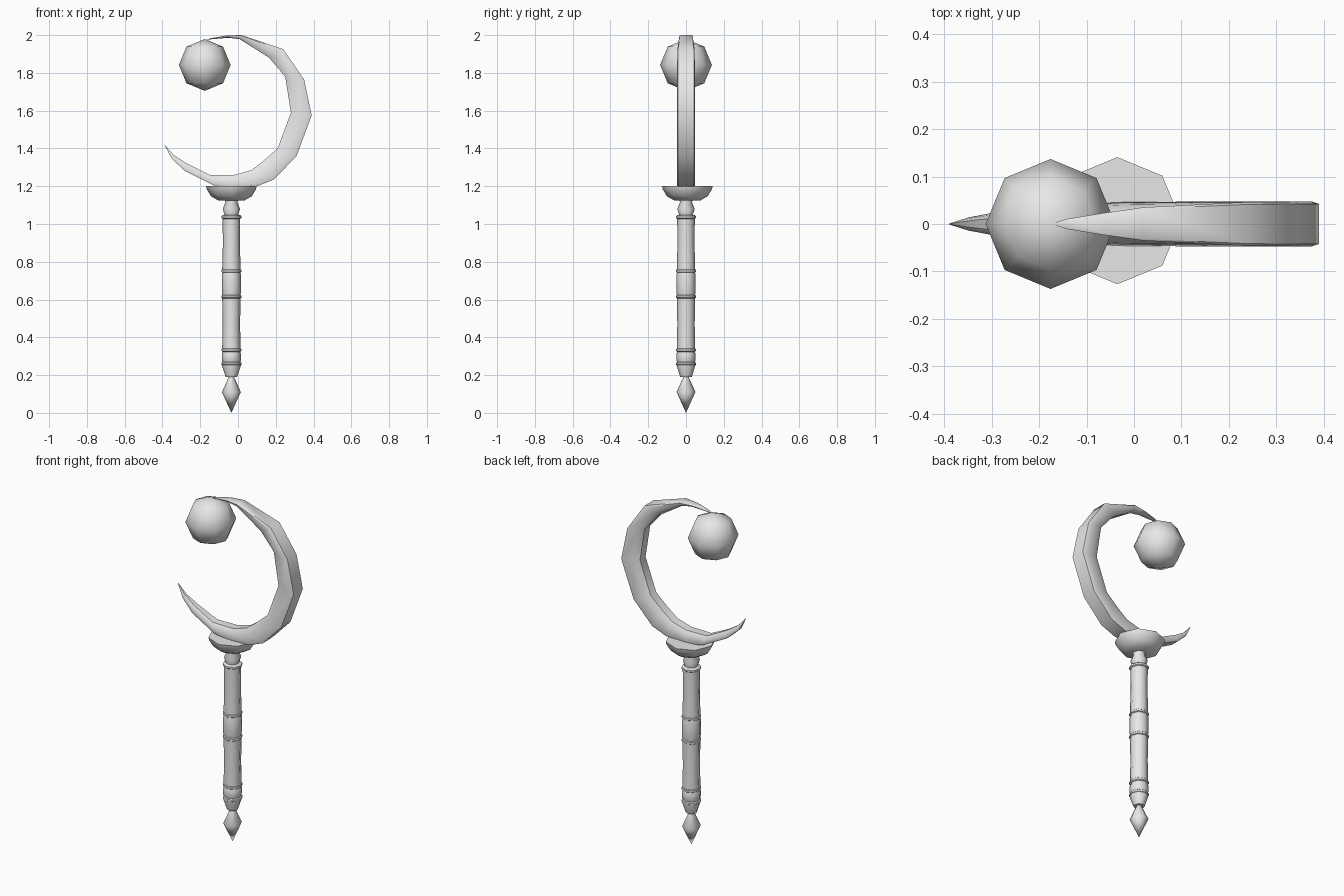
import bpy, bmesh, math
from mathutils import Vector

cube = bpy.data.objects.get("Cube")
if cube:
    bpy.data.objects.remove(cube, do_unlink=True)

grey = bpy.data.materials.new("plain grey")
grey.use_nodes = True
grey.diffuse_color = (0.8, 0.8, 0.8, 1)
grey.node_tree.nodes["Principled BSDF"].inputs["Base Color"].default_value = (0.8, 0.8, 0.8, 1)

AXIS_X = -0.035


def finish(name, bm, angle):
    """Turn a bmesh into a smooth-shaded object with sharp edges kept."""
    bmesh.ops.recalc_face_normals(bm, faces=bm.faces)
    mesh = bpy.data.meshes.new(name)
    bm.to_mesh(mesh)
    bm.free()
    mesh.materials.append(grey)
    obj = bpy.data.objects.new(name, mesh)
    bpy.context.collection.objects.link(obj)
    bpy.ops.object.select_all(action='DESELECT')
    obj.select_set(True)
    bpy.context.view_layer.objects.active = obj
    bpy.ops.object.shade_smooth_by_angle(angle=math.radians(angle))
    return obj


def loft(name, rings, angle):
    """Skin a list of equally sized point rings and cap both ends."""
    bm = bmesh.new()
    loops = [[bm.verts.new(p) for p in ring] for ring in rings]
    n = len(loops[0])
    for a, b in zip(loops, loops[1:]):
        for i in range(n):
            j = (i + 1) % n
            bm.faces.new((a[i], a[j], b[j], b[i]))
    bm.faces.new(loops[0])
    bm.faces.new(loops[-1])
    bmesh.ops.remove_doubles(bm, verts=bm.verts, dist=0.0002)
    return finish(name, bm, angle)


def lathe(name, profile, angle=50, sides=8, y=0.0):
    """Turn (radius, height) pairs about the handle axis."""
    turns = [math.tau * i / sides for i in range(sides)]
    rings = [[(AXIS_X + r * math.cos(t), y + r * math.sin(t), z) for t in turns]
             for r, z in profile]
    return loft(name, rings, angle)


def ring_band(name, z):
    lathe(name, [(0.045, z - 0.011), (0.053, z - 0.005), (0.053, z + 0.005), (0.045, z + 0.011)])


# Handle, from the pointed pommel upwards
lathe("pommel_spike", [(0, 0), (0.05, 0.11), (0.012, 0.195)])
lathe("pommel_cone", [(0.03, 0.19), (0.05, 0.25), (0.05, 0.262)])
lathe("lower_bulge", [(0.044, 0.26), (0.051, 0.28), (0.051, 0.31), (0.045, 0.33)])
lathe("lower_shaft", [(0.049, 0.33), (0.046, 0.47), (0.049, 0.62)])
lathe("grip_bulge", [(0.045, 0.61), (0.051, 0.64), (0.051, 0.73), (0.045, 0.755)])
lathe("upper_shaft", [(0.049, 0.75), (0.045, 0.9), (0.047, 1.04)])
lathe("neck", [(0.032, 1.035), (0.046, 1.08), (0.032, 1.115), (0.036, 1.13)])
for label, height in (("pommel", 0.26), ("lower", 0.333), ("grip_lower", 0.615),
                      ("grip_upper", 0.752), ("neck", 1.037)):
    ring_band(label + "_ring", height)

# Cup under the crescent
lathe("cup", [(0.07, 1.125), (0.108, 1.147), (0.13, 1.183), (0.134, 1.2)], 55, y=0.007)

# Crescent: outer x, z, inner x, z, half thickness
stations = [
    (-0.39, 1.42, -0.389, 1.42, 0.001),
    (-0.35, 1.345, -0.34, 1.365, 0.014),
    (-0.28, 1.28, -0.27, 1.32, 0.027),
    (-0.13, 1.205, -0.15, 1.26, 0.040),
    (-0.03, 1.19, -0.02, 1.26, 0.046),
    (0.10, 1.20, 0.07, 1.285, 0.047),
    (0.19, 1.235, 0.13, 1.33, 0.047),
    (0.31, 1.36, 0.21, 1.40, 0.047),
    (0.39, 1.575, 0.28, 1.59, 0.047),
    (0.35, 1.765, 0.25, 1.78, 0.047),
    (0.24, 1.925, 0.165, 1.88, 0.046),
    (0.02, 2.0, 0.01, 1.978, 0.035),
    (-0.06, 1.998, -0.05, 1.986, 0.024),
    (-0.14, 1.984, -0.14, 1.978, 0.011),
    (-0.175, 1.975, -0.174, 1.975, 0.001),
]
# Cross-section: depth from outer to inner edge, share of half thickness
half = [(0, 0.9), (0.12, 1), (0.7, 0.88), (1, 0.55)]
section = half + [(d, -w) for d, w in reversed(half)]
rings = []
for ox, oz, ix, iz, thick in stations:
    outer, inner = Vector((ox, 0, oz)), Vector((ix, 0, iz))
    rings.append([outer.lerp(inner, d) + Vector((0, w * thick, 0)) for d, w in section])
loft("crescent", rings, 40)

# Orb hanging at the upper tip
bm = bmesh.new()
bmesh.ops.create_uvsphere(bm, u_segments=8, v_segments=4, radius=0.137)
bmesh.ops.translate(bm, verts=bm.verts, vec=(-0.176, 0, 1.842))
finish("orb", bm, 60)
